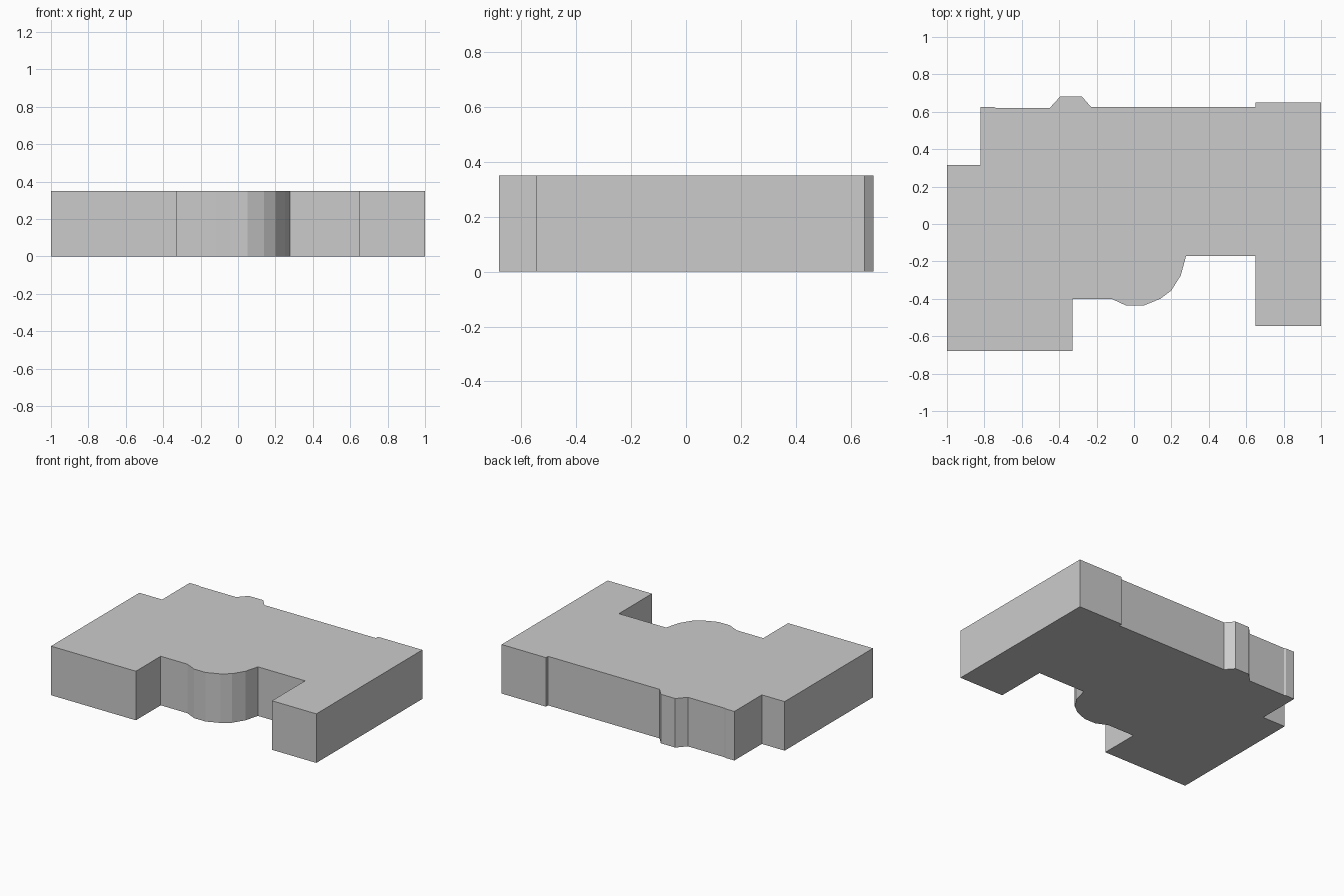
import bpy, bmesh

if "Cube" in bpy.data.objects:
    bpy.data.objects.remove(bpy.data.objects["Cube"])

HEIGHT = 0.35

# Footprint corners, counter-clockwise from the front left
front = [(-1, -0.68), (-0.33, -0.68), (-0.33, -0.40)]
bay = [(-0.12, -0.40), (-0.04, -0.437), (0.05, -0.437), (0.14, -0.40),
       (0.20, -0.355), (0.25, -0.275), (0.278, -0.172)]
right_wing = [(0.65, -0.172), (0.65, -0.545), (1, -0.545), (1, 0.65),
              (0.65, 0.65), (0.65, 0.626)]
back_bump = [(-0.23, 0.626), (-0.28, 0.683), (-0.393, 0.683), (-0.45, 0.621)]
back_left = [(-0.74, 0.621), (-0.75, 0.626), (-0.82, 0.626), (-0.82, 0.316), (-1, 0.316)]


def extrude_outline(name, outline, height):
    bm = bmesh.new()
    base = bm.faces.new([bm.verts.new((x, y, 0)) for x, y in outline])
    top = bmesh.ops.extrude_face_region(bm, geom=[base], use_keep_orig=True)
    verts = [g for g in top["geom"] if isinstance(g, bmesh.types.BMVert)]
    bmesh.ops.translate(bm, verts=verts, vec=(0, 0, height))
    bmesh.ops.recalc_face_normals(bm, faces=bm.faces)
    mesh = bpy.data.meshes.new(name)
    bm.to_mesh(mesh)
    bm.free()
    obj = bpy.data.objects.new(name, mesh)
    bpy.context.collection.objects.link(obj)
    return obj


# Flat-roofed building block
extrude_outline("building_block", front + bay + right_wing + back_bump + back_left, HEIGHT)
